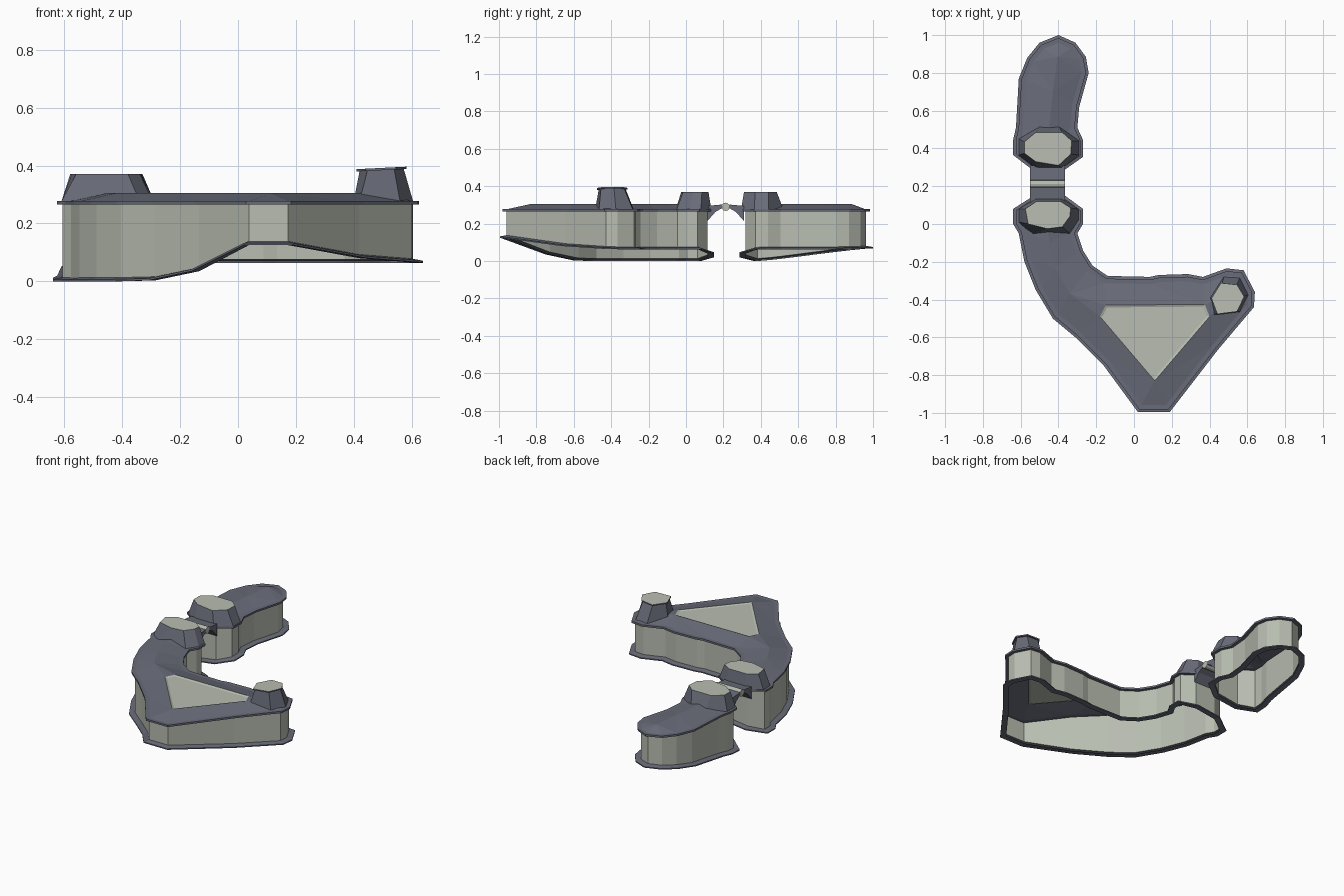
import bpy, math
from mathutils import Vector
from mathutils.geometry import delaunay_2d_cdt

if "Cube" in bpy.data.objects:
    bpy.data.objects.remove(bpy.data.objects["Cube"])


def material(name, color):
    m = bpy.data.materials.new(name)
    m.diffuse_color = (*color, 1)
    m.use_nodes = True
    m.node_tree.nodes["Principled BSDF"].inputs["Base Color"].default_value = m.diffuse_color
    return m


LIGHT = material("pale_panel", (0.48, 0.51, 0.44))
DARK = material("slate", (0.14, 0.15, 0.19))


def make(name, verts, faces, mats=None):
    me = bpy.data.meshes.new(name)
    me.from_pydata(verts, [], faces)
    me.materials.append(DARK)
    me.materials.append(LIGHT)
    if mats:
        me.polygons.foreach_set("material_index", mats)
    me.update()
    ob = bpy.data.objects.new(name, me)
    bpy.context.collection.objects.link(ob)
    return ob


def inset(pts, d):
    """Mitred inset of a clockwise outline."""
    out = []
    for i, p in enumerate(pts):
        p = Vector(p[:2])
        a = (p - Vector(pts[i - 1][:2])).normalized()
        b = (Vector(pts[(i + 1) % len(pts)][:2]) - p).normalized()
        na, nb = Vector((a.y, -a.x)), Vector((b.y, -b.x))
        q = p + (na + nb) * d / (1 + na.dot(nb))
        out.append((q.x, q.y))
    return out


def loft(name, rings, bands, cap=None):
    """Skin clockwise rings from bottom to top, one material per band."""
    n = len(rings[0])
    verts = [v for r in rings for v in r]
    faces, mats = [], []
    for k, m in enumerate(bands):
        for i in range(n):
            j = (i + 1) % n
            a, b = k * n, (k + 1) * n
            faces.append((b + i, b + j, a + j, a + i))
            mats.append(m)
    if cap is not None:
        top = (len(rings) - 1) * n
        faces.append([top + i for i in reversed(range(n))])
        mats.append(cap)
    return make(name, verts, faces, mats)


def flat(pts, z):
    return [(p[0], p[1], z) for p in pts]


RIM, RIDGE = 0.277, 0.305


def skirt(name, outline):
    """Open wall with a sloping foot lip below and a rim above."""
    def low(d, dz):
        return [(q[0], q[1], p[2] + dz) for q, p in zip(inset(outline, d), outline)]
    rings = [low(0.035, 0), low(0, 0), low(0, 0.007), low(0.034, 0.013),
             flat(inset(outline, 0.034), 0.265), flat(inset(outline, 0.014), 0.265),
             flat(inset(outline, 0.014), RIM), flat(inset(outline, 0.038), RIM)]
    loft(name, rings, [0, 0, 0, 1, 0, 0, 0])


def roof(name, outline, ridge, panel=()):
    """Low hipped roof rising from the rim to a ridge line and a flat panel."""
    edge = inset(outline, 0.038)
    n, k = len(edge), len(panel)
    pts = [Vector(p) for p in list(edge) + list(panel)]
    edges = [(i, (i + 1) % n) for i in range(n)]
    edges += [(n + i, n + (i + 1) % k) for i in range(k)]
    for line in ridge:
        ids = []
        for p in line:
            if isinstance(p, int):
                ids.append(n + p)
            else:
                ids.append(len(pts))
                pts.append(Vector(p))
        edges += list(zip(ids, ids[1:]))
    vs, _, fs, orig, _, _ = delaunay_2d_cdt(pts, edges, [], 1, 1e-5)
    src = [o[0] if o else n for o in orig]
    verts = [(v.x, v.y, RIM if s < n else RIDGE) for v, s in zip(vs, src)]
    faces = [f for f in fs if not all(n <= src[i] < n + k for i in f)]
    make(name, verts, faces)


# outlines: x, y, height of the foot edge
main = [(-.64, .08, .0), (-.53, .15, .02), (-.365, .15, .04), (-.27, .08, .063),
        (-.27, 0, .063), (-.30, -.05, .063), (-.27, -.14, .063), (-.22, -.22, .063),
        (-.14, -.275, .063), (.085, -.28, .063), (.13, -.27, .063), (.285, -.265, .063),
        (.365, -.28, .063), (.49, -.235, .063), (.58, -.245, .063), (.64, -.36, .063),
        (.635, -.44, .065), (.445, -.665, .08), (.19, -.995, .125), (.02, -.995, .125),
        (-.16, -.75, .035), (-.31, -.60, .003), (-.43, -.50, 0), (-.52, -.35, 0),
        (-.58, -.20, 0), (-.61, -.05, 0), (-.64, 0, 0)]
tail = [(-.64, .365, .0), (-.64, .445, .005), (-.625, .51, .012), (-.61, .77, .045),
        (-.565, .88, .058), (-.50, .96, .066), (-.40, 1.0, .068), (-.31, .96, .066),
        (-.255, .885, .065), (-.24, .80, .063), (-.29, .62, .063), (-.30, .51, .063),
        (-.27, .445, .063), (-.27, .355, .06), (-.37, .285, .04), (-.535, .285, .02)]
panel = [(-.15, -.43), (.375, -.425), (.40, -.49), (.11, -.83), (-.18, -.49)]

# main and tail sections
skirt("main_wall", main)
roof("main_roof", main, [[(-.455, .04), (-.45, -.10), (-.42, -.23), (-.34, -.37), 4],
                         [1, (.50, -.385)]], panel)
skirt("tail_wall", tail)
roof("tail_roof", tail, [[(-.455, .39), (-.445, .55), (-.43, .70), (-.405, .885)]])

# recessed triangular panel
loft("roof_panel", [flat(panel, RIDGE), flat(inset(panel, .012), .300)], [1], 1)

# raised pads on both sides of the hinge
pads = {
    "main_pad": ([(-.61, .08), (-.52, .135), (-.38, .135), (-.295, .08),
                  (-.295, .02), (-.34, -.05), (-.54, -.055), (-.61, .01)],
                 [(-.575, .08), (-.515, .12), (-.39, .12), (-.335, .085),
                  (-.34, .04), (-.38, -.015), (-.46, -.025), (-.56, 0)]),
    "tail_pad": ([(-.61, .365), (-.61, .45), (-.50, .52), (-.40, .52),
                  (-.29, .44), (-.29, .365), (-.38, .295), (-.52, .295)],
                 [(-.58, .375), (-.58, .435), (-.52, .485), (-.38, .485),
                  (-.33, .44), (-.335, .37), (-.40, .31), (-.52, .33)]),
}
for name, (base, top) in pads.items():
    loft(name, [flat(base, RIM), flat(top, .37)], [0], 1)

# corner turret with a slightly tilted overhanging cap
foot = [(.40, -.39), (.475, -.28), (.56, -.285), (.605, -.375), (.56, -.465), (.42, -.485)]
head = [(.42, -.395), (.465, -.322), (.54, -.33), (.573, -.385), (.54, -.455), (.447, -.467)]


def tilt(pts, dz):
    return [(x, y, .388 + dz + .05 * (x - .42)) for x, y in pts]


loft("turret", [flat(foot, RIM), tilt(head, -.008)], [0])
cap = inset(head, -.009)
loft("turret_cap", [tilt(head, -.008), tilt(cap, -.008), tilt(cap, 0)], [0, 0], 1)

# hinge arms, mirrored about the pin
HY, X0, X1 = 0.212, -.55, -.365
arm = [(-.097, .295), (-.02, .302), (-.016, .285), (-.055, .262), (-.097, .215)]
for name, s in (("hinge_arm_front", 1), ("hinge_arm_back", -1)):
    m = len(arm)
    verts = [(x, HY + s * y, z) for x in (X0, X1) for y, z in arm]
    faces = [(i, (i + 1) % m, m + (i + 1) % m, m + i) for i in range(m)]
    faces += [tuple(reversed(range(m))), tuple(range(m, 2 * m))]
    if s > 0:
        faces = [tuple(reversed(f)) for f in faces]
    make(name, verts, faces)

# hinge pin
bpy.ops.mesh.primitive_cylinder_add(vertices=12, radius=.022, depth=X1 - X0,
                                    location=((X0 + X1) / 2, HY, .29),
                                    rotation=(0, math.pi / 2, 0))
pin = bpy.context.object
pin.name = "hinge_pin"
pin.data.materials.append(LIGHT)
